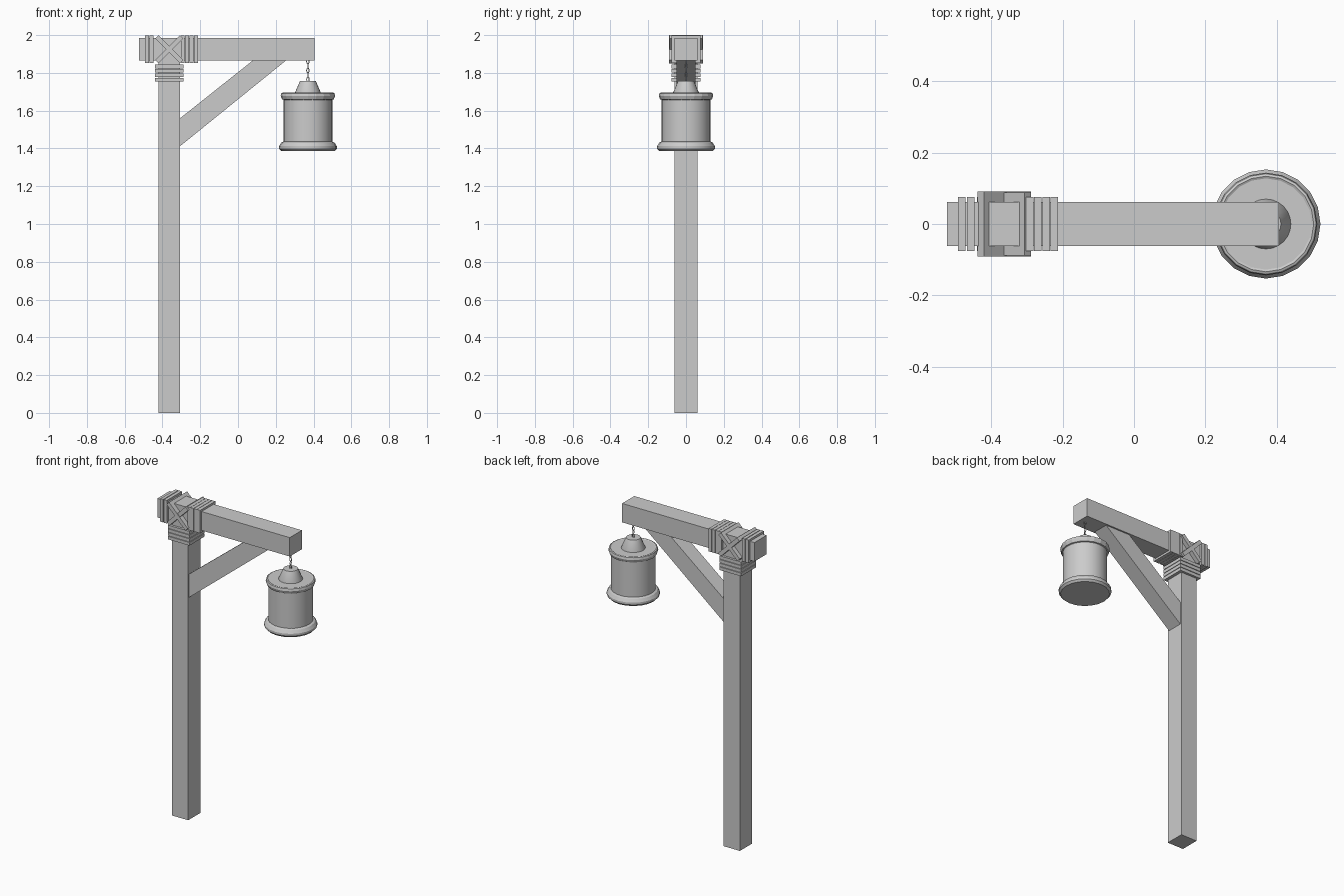
import bpy, bmesh, math
from mathutils import Matrix, Vector

if "Cube" in bpy.data.objects:
    bpy.data.objects.remove(bpy.data.objects["Cube"])


def finish(name, bm, smooth=False):
    bmesh.ops.recalc_face_normals(bm, faces=bm.faces)
    me = bpy.data.meshes.new(name)
    bm.to_mesh(me)
    bm.free()
    ob = bpy.data.objects.new(name, me)
    bpy.context.collection.objects.link(ob)
    if smooth:
        bpy.context.view_layer.objects.active = ob
        ob.select_set(True)
        bpy.ops.object.shade_smooth_by_angle(angle=math.radians(30))
        ob.select_set(False)
    return ob


def box(name, lo, hi, tilt=0):
    lo, hi = Vector(lo), Vector(hi)
    bm = bmesh.new()
    m = (Matrix.Translation((lo + hi) / 2) @ Matrix.Rotation(tilt, 4, 'Y')
         @ Matrix.Diagonal((*(hi - lo), 1)))
    bmesh.ops.create_cube(bm, size=1, matrix=m)
    return finish(name, bm)


def prism(name, outline, half):
    # side outline in x, z pushed out along y
    bm = bmesh.new()
    face = bm.faces.new([bm.verts.new((x, -half, z)) for x, z in outline])
    out = bmesh.ops.extrude_face_region(bm, geom=[face])
    verts = [v for v in out['geom'] if isinstance(v, bmesh.types.BMVert)]
    bmesh.ops.translate(bm, vec=(0, 2 * half, 0), verts=verts)
    return finish(name, bm)


def lathe(name, profile, sides, smooth=False):
    # stack of rings around the lantern axis, capped at both ends
    bm = bmesh.new()
    rings = [[bm.verts.new((LX + r * math.cos(2 * math.pi * i / sides),
                            r * math.sin(2 * math.pi * i / sides), z))
              for i in range(sides)] for r, z in profile]
    for a, b in zip(rings, rings[1:]):
        for i in range(sides):
            j = (i + 1) % sides
            bm.faces.new((a[i], a[j], b[j], b[i]))
    bm.faces.new(rings[0])
    bm.faces.new(rings[-1])
    return finish(name, bm, smooth)


PX, BZ, LX = -0.364, 1.925, 0.37

# Timber frame
box("post", (-0.421, -0.061, 0), (-0.307, 0.061, 1.88))
box("beam", (-0.524, -0.061, 1.865), (0.406, 0.061, 1.985))
prism("brace", [(-0.309, 1.41), (0.256, 1.867), (0.08, 1.867), (-0.309, 1.558)], 0.051)

# Rope wraps on the post and the beam
for i in range(4):
    z = 1.754 + i * 0.0235
    box(f"post_wrap_{i}", (PX - 0.076, -0.076, z), (PX + 0.076, 0.076, z + 0.02))
for i, x in enumerate((-0.493, -0.468, -0.303, -0.28, -0.257, -0.234)):
    box(f"beam_wrap_{i}", (x, -0.076, BZ - 0.073), (x + 0.021, 0.076, BZ + 0.073))

# Crossed lashing over the joint
for i, s in enumerate((1, -1)):
    h = 0.091 - 0.003 * i
    box(f"cross_lashing_{i}", (PX - 0.093, -h, BZ - 0.0125),
        (PX + 0.093, h, BZ + 0.0125), s * math.radians(45))

# Lantern
lathe("lantern_body", [(0.129, 1.395), (0.129, 1.675)], 32, True)
lathe("lantern_base", [(0.142, 1.386), (0.153, 1.398), (0.153, 1.412),
                       (0.142, 1.43), (0.128, 1.437)], 20, True)
lathe("lantern_rim", [(0.128, 1.657), (0.137, 1.66), (0.144, 1.678),
                      (0.141, 1.692), (0.134, 1.695), (0.128, 1.692)], 20)
lathe("lantern_cap", [(0.07, 1.685), (0.07, 1.692), (0.042, 1.757)], 24, True)

# Chain of alternating oval links
for k in range(5):
    bm = bmesh.new()
    loops = []
    for i in range(12):
        a = 2 * math.pi * i / 12
        ring = []
        for j in range(6):
            b = 2 * math.pi * j / 6
            t = 0.0025 * math.cos(b)
            ring.append(bm.verts.new(((0.0065 + t) * math.cos(a),
                                      0.0025 * math.sin(b),
                                      (0.0125 + t) * math.sin(a))))
        loops.append(ring)
    for i in range(12):
        a, b = loops[i], loops[(i + 1) % 12]
        for j in range(6):
            n = (j + 1) % 6
            bm.faces.new((a[j], a[n], b[n], b[j]))
    bm.transform(Matrix.Translation((LX, 0, 1.766 + k * 0.0235))
                 @ Matrix.Rotation(k * math.pi / 2, 4, 'Z'))
    finish(f"chain_link_{k}", bm, True)
